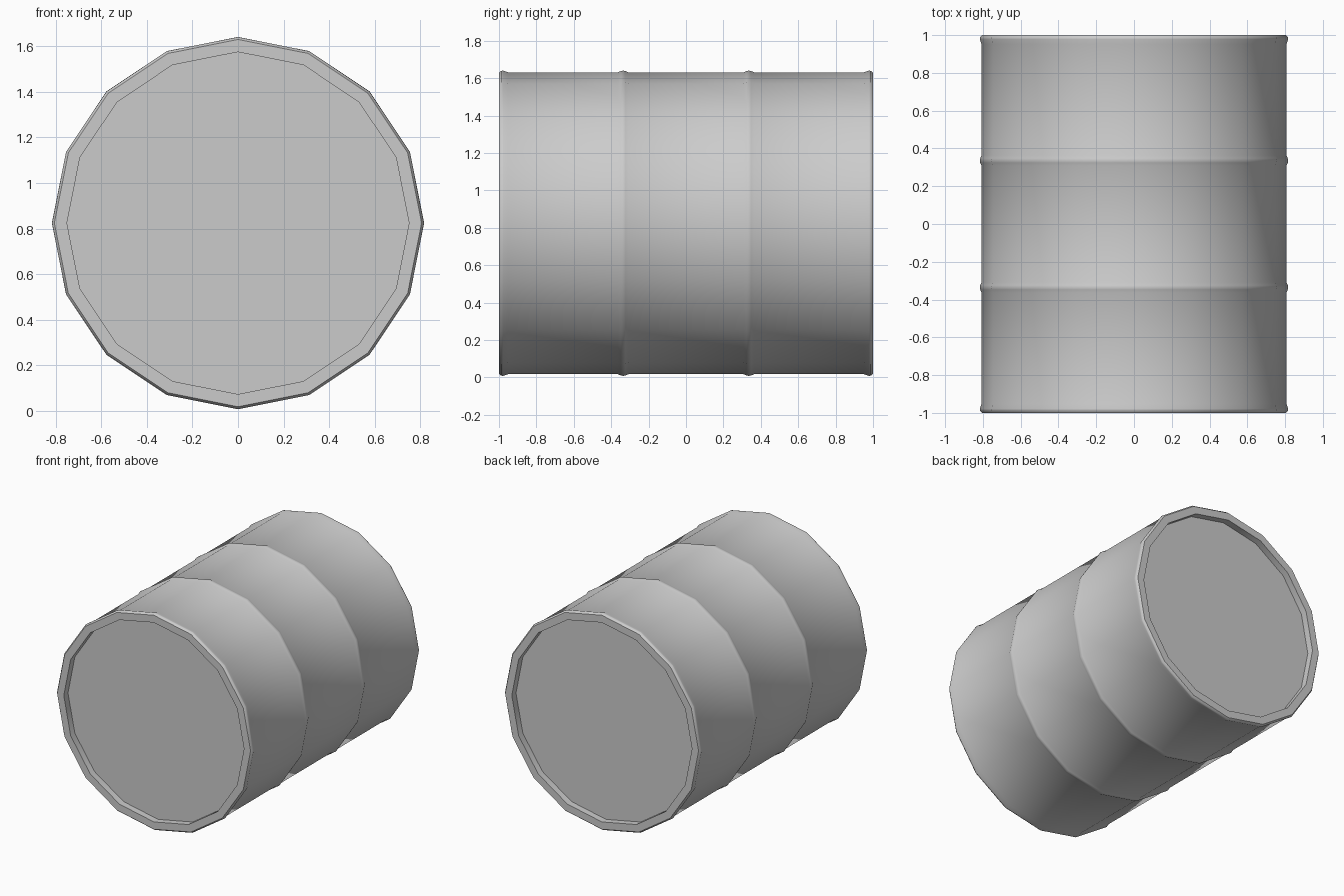
import bpy, bmesh, math

if "Cube" in bpy.data.objects:
    bpy.data.objects.remove(bpy.data.objects["Cube"])

SIDES, CENTRE_Z = 16, 0.824
BODY_R, RIB_R, LID_R, RECESS = 0.807, 0.816, 0.75, 0.05


def rib(y):
    # small rounded hoop pressed into the wall
    return [(BODY_R, y - 0.028), (RIB_R - 0.002, y - 0.012), (RIB_R, y),
            (RIB_R - 0.002, y + 0.012), (BODY_R, y + 0.028)]


# profile as (radius, y): recessed front lid, rim, one rib, then mirrored to the back
front = [(LID_R, -1 + RECESS), (LID_R, -1), (BODY_R - 0.002, -1),
         (RIB_R - 0.001, -0.988), (RIB_R, -0.978), (BODY_R, -0.952)] + rib(-0.336)
profile = front + [(r, -y) for r, y in reversed(front)]

# lathe the profile around the y axis
bm = bmesh.new()
rings = []
for r, y in profile:
    rings.append([bm.verts.new((r * math.sin(2 * math.pi * i / SIDES), y,
                                CENTRE_Z + r * math.cos(2 * math.pi * i / SIDES)))
                  for i in range(SIDES)])
for a, b in zip(rings, rings[1:]):
    for i in range(SIDES):
        j = (i + 1) % SIDES
        bm.faces.new((a[i], a[j], b[j], b[i]))

# flat lids
bm.faces.new(rings[0])
bm.faces.new(rings[-1])
bmesh.ops.recalc_face_normals(bm, faces=bm.faces)

mesh = bpy.data.meshes.new("barrel")
bm.to_mesh(mesh)
bm.free()
barrel = bpy.data.objects.new("barrel", mesh)
bpy.context.collection.objects.link(barrel)

# smooth wall, crisp rim
bpy.context.view_layer.objects.active = barrel
barrel.select_set(True)
bpy.ops.object.shade_smooth_by_angle(angle=math.radians(45))
